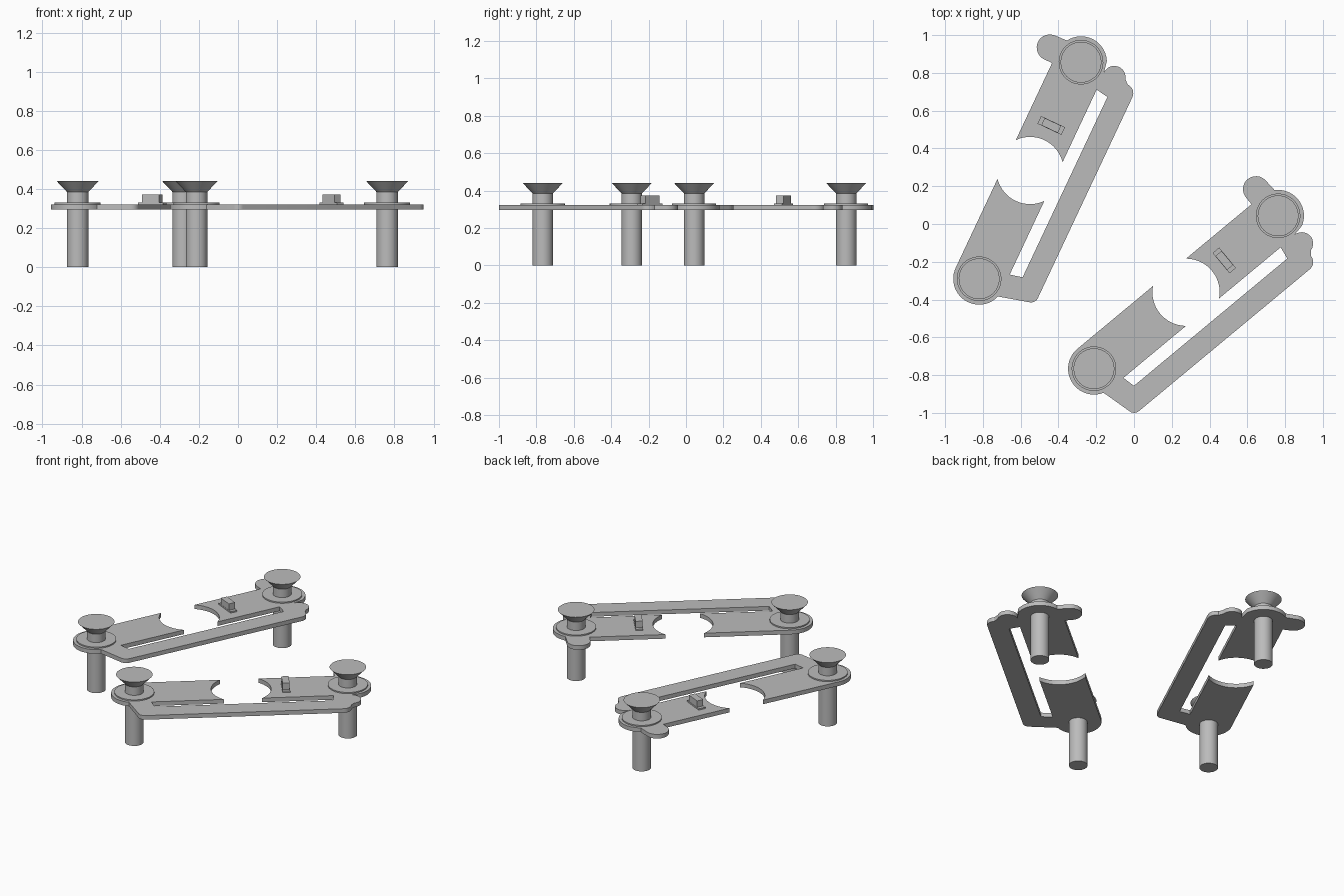
import bpy, bmesh, math
from mathutils import Matrix

cube = bpy.data.objects.get("Cube")
if cube:
    bpy.data.objects.remove(cube)

grey = bpy.data.materials.new("plain grey")
grey.use_nodes = True
colour = (0.5, 0.5, 0.5, 1)
grey.diffuse_color = colour
grey.node_tree.nodes["Principled BSDF"].inputs["Base Color"].default_value = colour

SPAN = 1.267                    # distance between the two posts
PLATE_LOW, PLATE_TOP = 0.295, 0.322


def finish(bm, name, place, smooth=False):
    bmesh.ops.recalc_face_normals(bm, faces=bm.faces)
    mesh = bpy.data.meshes.new(name)
    bm.to_mesh(mesh)
    bm.free()
    mesh.materials.append(grey)
    obj = bpy.data.objects.new(name, mesh)
    bpy.context.collection.objects.link(obj)
    obj.matrix_world = place
    if smooth:
        bpy.ops.object.select_all(action="DESELECT")
        obj.select_set(True)
        bpy.context.view_layer.objects.active = obj
        bpy.ops.object.shade_smooth_by_angle(angle=math.radians(30))


def arc(cx, cy, r, start, end, steps=16):
    angles = [math.radians(start + (end - start) * i / steps) for i in range(steps + 1)]
    return [(cx + r * math.cos(a), cy + r * math.sin(a)) for a in angles]


def plate_outline():
    """Counter-clockwise outline, with the slot open to the round gap."""
    half, gap = 0.137, 0.178
    a = math.degrees(math.asin(half / gap))
    pts = arc(0, 0, half, 90, 252, 24)                      # rounded lower end
    pts += arc(0.04, -0.285, 0.04, 195, 270, 6)             # bar, lower corner
    pts += arc(1.215, -0.275, 0.05, 270, 360, 8)            # bar, upper corner
    pts += arc(1.27, -0.193, 0.06, -75, 90, 12)             # small lobe
    pts += arc(SPAN, 0, half, -62, 58, 20)                  # rounded upper end
    pts += arc(SPAN, 0.183, 0.069, 0, 180, 16)              # large lobe
    pts += [(SPAN - 0.069, half)]
    pts += arc(SPAN / 2, 0, gap, a, -a, 16)                 # upper pad scoop
    pts += [(1.171, -half), (1.16, -0.205), (0.105, -0.205), (0.089, -half)]
    pts += arc(SPAN / 2, 0, gap, 180 + a, 180 - a, 16)      # lower pad scoop
    return pts


def plate(name, place):
    bm = bmesh.new()
    face = bm.faces.new([bm.verts.new((x, y, PLATE_LOW)) for x, y in plate_outline()])
    top = bmesh.ops.extrude_face_region(bm, geom=[face])["geom"]
    verts = [v for v in top if isinstance(v, bmesh.types.BMVert)]
    bmesh.ops.translate(bm, verts=verts, vec=(0, 0, PLATE_TOP - PLATE_LOW))
    finish(bm, name, place, smooth=True)


def turned(name, place, low, high, r1, r2):
    bm = bmesh.new()
    bmesh.ops.create_cone(bm, cap_ends=True, segments=48, radius1=r1, radius2=r2,
                          depth=high - low,
                          matrix=Matrix.Translation((0, 0, (low + high) / 2)))
    finish(bm, name, place, smooth=True)


def box(name, place, length, width, low, high):
    bm = bmesh.new()
    bmesh.ops.create_cube(bm, size=1)
    bmesh.ops.scale(bm, verts=bm.verts, vec=(length, width, high - low))
    bmesh.ops.translate(bm, verts=bm.verts, vec=(0, 0, (low + high) / 2))
    finish(bm, name, place)


# Two identical assemblies, each placed by its lower post and its heading
for side, x, y, heading in (("right", -0.82, -0.29, 64.8), ("left", -0.212, -0.766, 39.7)):
    base = Matrix.Translation((x, y, 0)) @ Matrix.Rotation(math.radians(heading), 4, "Z")
    plate(side + "_plate", base)
    for end, along in (("lower", 0), ("upper", SPAN)):
        spot = base @ Matrix.Translation((along, 0, 0))
        label = side + "_" + end
        turned(label + "_post", spot, 0, 0.39, 0.055, 0.055)
        turned(label + "_collar", spot, PLATE_TOP - 0.01, 0.33, 0.118, 0.118)
        turned(label + "_flared_head", spot, 0.385, 0.441, 0.055, 0.108)
    # Small raised catch on the upper pad
    spot = base @ Matrix.Translation((0.897, 0, 0))
    box(side + "_catch_base", spot, 0.045, 0.14, PLATE_TOP - 0.01, 0.331)
    box(side + "_catch_block", spot, 0.042, 0.096, 0.33, 0.373)
